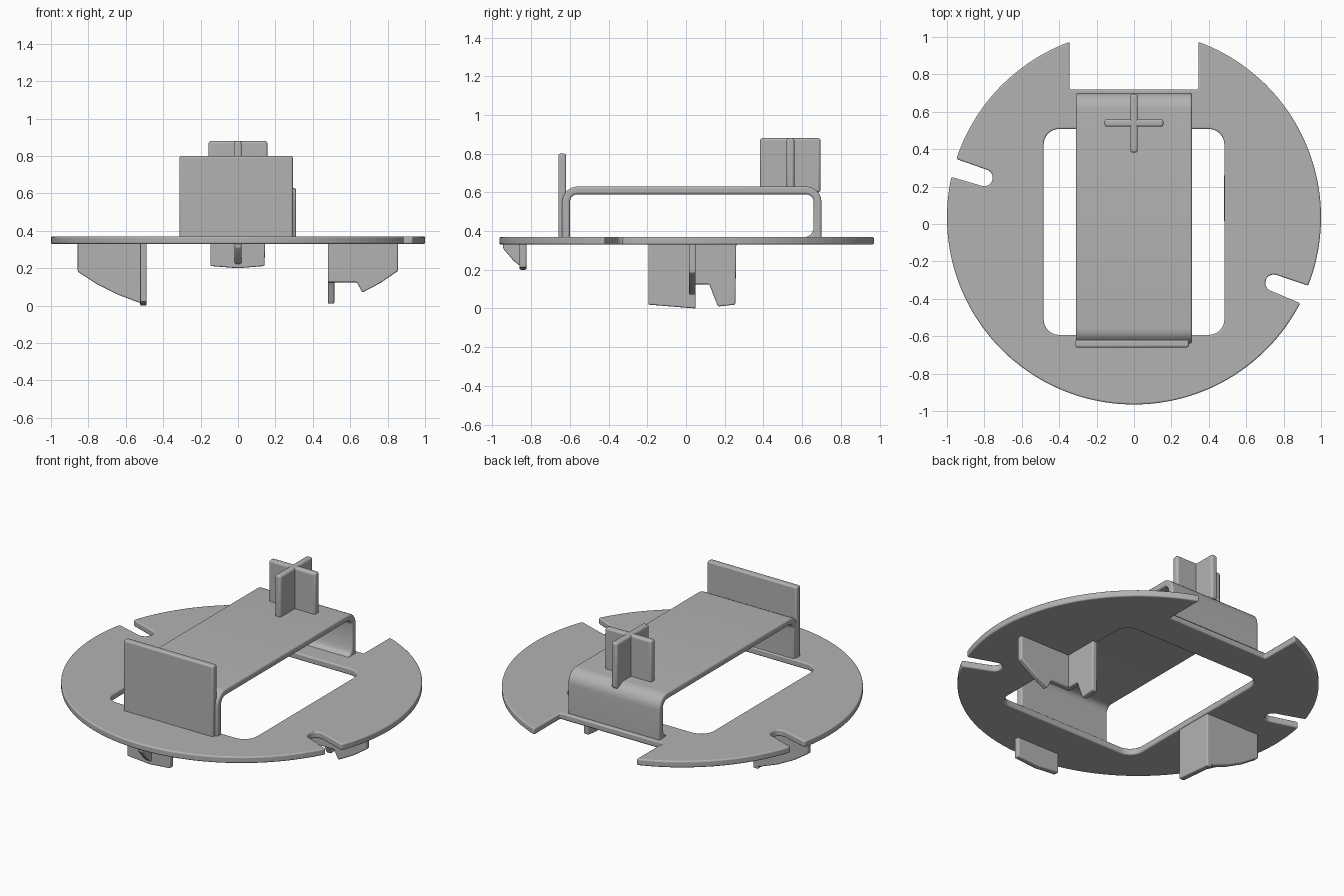
import bpy, bmesh
from math import sin, cos, radians

cube = bpy.data.objects.get("Cube")
if cube:
    bpy.data.objects.remove(cube, do_unlink=True)

grey = bpy.data.materials.new("plain_grey")
grey.use_nodes = True
COLOUR = (0.45, 0.45, 0.45, 1)
grey.diffuse_color = COLOUR
grey.node_tree.nodes["Principled BSDF"].inputs["Base Color"].default_value = COLOUR

# How a flat profile (u, v) and its depth t map to space, by extrusion axis
AXES = {
    "X": lambda u, v, t: (t, u, v),
    "Y": lambda u, v, t: (u, t, v),
    "Z": lambda u, v, t: (u, v, t),
}


def arc(cx, cy, r, start, end, steps):
    angles = [radians(start + (end - start) * i / steps) for i in range(steps + 1)]
    return [(cx + r * cos(a), cy + r * sin(a)) for a in angles]


def rect(u0, u1, v0, v1):
    return [(u0, v0), (u1, v0), (u1, v1), (u0, v1)]


def prism(name, axis, t0, t1, outline, hole=None, bevel=0.01):
    """Extrude an outline, with an optional hole, and round its edges."""
    place = AXES[axis]
    bm = bmesh.new()
    edges = []
    for loop in [outline] + ([hole] if hole else []):
        verts = [bm.verts.new(place(u, v, t0)) for u, v in loop]
        edges += [bm.edges.new((a, b)) for a, b in zip(verts, verts[1:] + verts[:1])]
    if hole:
        bmesh.ops.triangle_fill(bm, edges=edges, use_beauty=True)
    else:
        bm.faces.new(bm.verts[:])
    ext = bmesh.ops.extrude_face_region(bm, geom=bm.faces[:], use_keep_orig=True)
    moved = [g for g in ext["geom"] if isinstance(g, bmesh.types.BMVert)]
    bmesh.ops.translate(bm, verts=moved, vec=place(0, 0, t1 - t0))
    bmesh.ops.recalc_face_normals(bm, faces=bm.faces[:])
    mesh = bpy.data.meshes.new(name)
    bm.to_mesh(mesh)
    bm.free()
    mesh.materials.append(grey)
    obj = bpy.data.objects.new(name, mesh)
    bpy.context.collection.objects.link(obj)
    mod = obj.modifiers.new("rounded_edges", "BEVEL")
    mod.width = bevel
    mod.segments = 3
    mod.limit_method = "ANGLE"
    mod.angle_limit = radians(35)
    mod.use_clamp_overlap = not hole
    bpy.ops.object.select_all(action="DESELECT")
    obj.select_set(True)
    bpy.context.view_layer.objects.active = obj
    bpy.ops.object.shade_smooth_by_angle(angle=radians(35))
    return obj


# Round base plate with a back notch, two slanted slots and a central window
CY = 0.035


def slot(cx, cy, outward):
    return arc(cx, cy, 0.045, outward - 90, outward - 270, 12)


disc = arc(0, CY, 1, 110.2, 161.8, 24)
disc += slot(-0.8, 0.247, 160)
disc += arc(0, CY, 1, 167.5, 332.7, 76)
disc += slot(0.747, -0.315, -20)
disc += arc(0, CY, 1, 338.6, 429.8, 42)
disc += [(0.345, 0.72), (-0.345, 0.72)]

window = []
for cx, cy, a in ((0.4, 0.425, 0), (-0.4, 0.425, 90), (-0.4, -0.51, 180), (0.4, -0.51, 270)):
    window += arc(cx, cy, 0.083, a, a + 90, 8)
prism("base_plate", "Z", 0.33, 0.37, disc, window, 0.008)

# Bent bridge over the window, with a flared back foot
FRONT, BACK, BEND = -0.56, 0.62, 0.55
bridge = [(FRONT - 0.08, 0.35)]
bridge += arc(FRONT, BEND, 0.08, 180, 90, 8) + arc(BACK, BEND, 0.08, 90, 0, 8)
bridge += [(0.70, 0.35), (0.62, 0.35), (0.62, 0.37), (0.645, 0.38), (0.66, 0.41)]
bridge += arc(BACK, BEND, 0.04, 0, 90, 8) + arc(FRONT, BEND, 0.04, 90, 180, 8)
bridge += [(FRONT - 0.04, 0.35)]
prism("bridge", "X", -0.31, 0.31, bridge)

# Upright wall at the front of the bridge
prism("front_wall", "Y", -0.66, -0.62, rect(-0.313, 0.293, 0.35, 0.8))

# Cross post: two crossed plates with rounded upright ends
prism("cross_post_wide", "Z", 0.6, 0.88, rect(-0.157, 0.157, 0.52, 0.56), bevel=0.012)
prism("cross_post_deep", "Z", 0.6, 0.88, rect(-0.02, 0.02, 0.382, 0.695), bevel=0.012)

# Left leg: radial rib and stepped plate
TOP = 0.345
prism("left_leg_rib", "Y", 0.015, 0.05,
      [(0.48, TOP), (0.48, 0.125), (0.635, 0.125), (0.665, 0.07),
       (0.76, 0.12), (0.855, 0.185), (0.855, TOP)], bevel=0.007)
prism("left_leg_plate", "X", 0.48, 0.515,
      [(0.015, TOP), (0.015, 0.125), (0.12, 0.125), (0.165, 0.01),
       (0.255, 0.02), (0.26, TOP)], bevel=0.007)

# Right leg: radial rib with a curved underside, and full plate
prism("right_leg_rib", "Y", 0.015, 0.05,
      [(-0.488, TOP), (-0.488, 0.005), (-0.54, 0.02), (-0.65, 0.062),
       (-0.76, 0.118), (-0.857, 0.182), (-0.857, TOP)], bevel=0.007)
prism("right_leg_plate", "X", -0.523, -0.488,
      [(-0.195, TOP), (-0.195, 0.02), (0.05, 0.0), (0.05, TOP)], bevel=0.007)

# Front foot: short plate with a triangular rib
prism("front_foot_plate", "Y", -0.86, -0.825,
      [(-0.148, TOP), (-0.148, 0.212), (0, 0.2), (0.142, 0.212), (0.145, TOP)], bevel=0.007)
prism("front_foot_rib", "X", -0.018, 0.018,
      [(-0.945, TOP), (-0.945, 0.31), (-0.89, 0.245), (-0.83, 0.2), (-0.83, TOP)], bevel=0.007)
